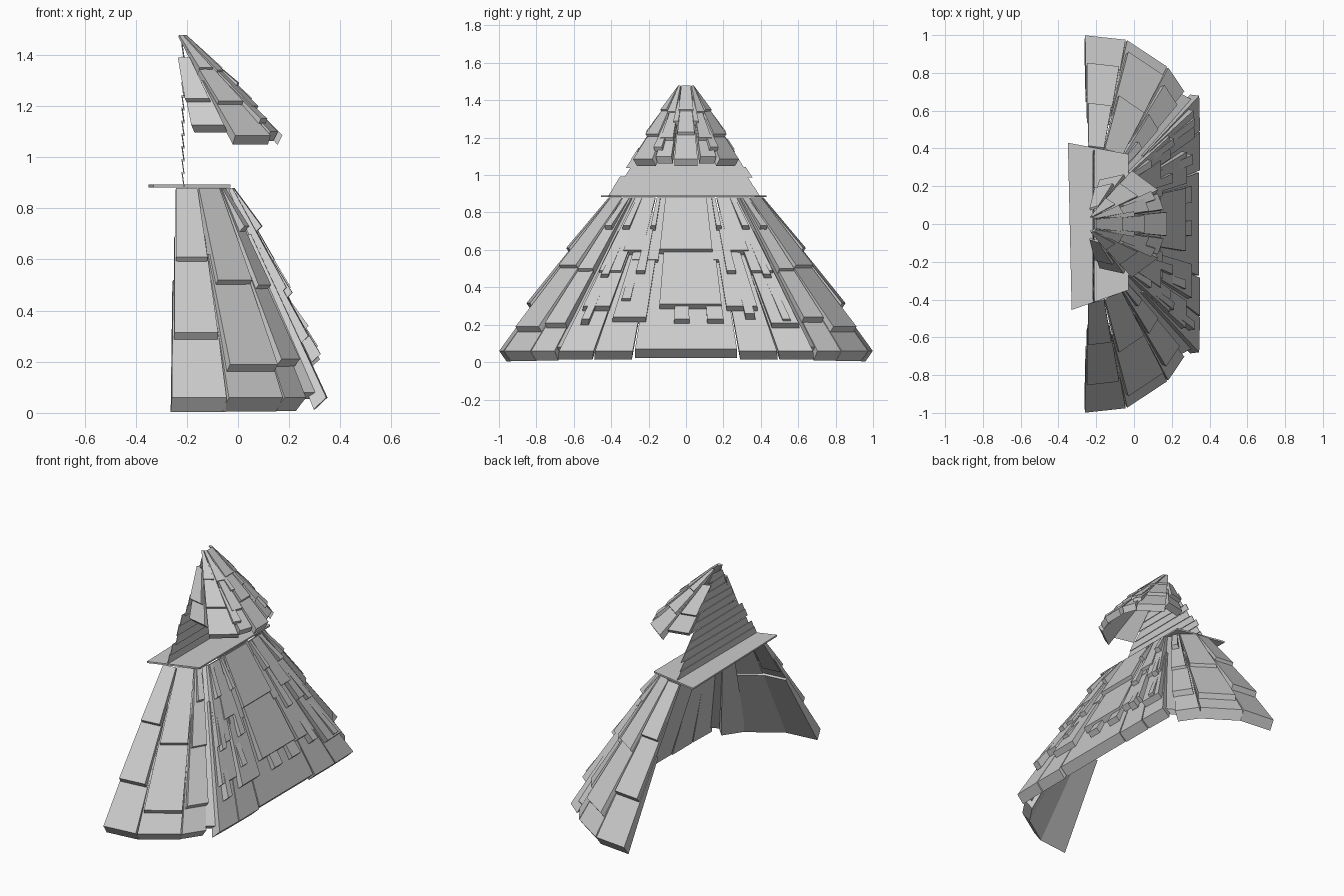
import bpy, bmesh, random
from mathutils import Vector

random.seed(4)
old = bpy.data.objects.get("Cube")
if old:
    bpy.data.objects.remove(old, do_unlink=True)

grey = bpy.data.materials.new("pale_grey")
grey.use_nodes = True
grey.diffuse_color = (0.6, 0.6, 0.6, 1)
grey.node_tree.nodes["Principled BSDF"].inputs["Base Color"].default_value = (0.6, 0.6, 0.6, 1)


def hexahedron(bm, outer, inner):
    """Solid between two matching quads."""
    a = [bm.verts.new(p) for p in outer]
    b = [bm.verts.new(p) for p in inner]
    bm.faces.new(a)
    bm.faces.new(b[::-1])
    for i in range(4):
        j = (i + 1) % 4
        bm.faces.new((a[i], b[i], b[j], a[j]))


def finish(bm, name):
    bmesh.ops.recalc_face_normals(bm, faces=bm.faces)
    mesh = bpy.data.meshes.new(name)
    bm.to_mesh(mesh)
    bm.free()
    mesh.materials.append(grey)
    bpy.context.collection.objects.link(bpy.data.objects.new(name, mesh))


class RoofShell:
    """Sloped half cone between a low and a high outline; u counts columns from the middle."""

    def __init__(self, low, high, z_low, z_high):
        self.low, self.high, self.z0, self.z1 = low, high, z_low, z_high

    def outline(self, pts, u):
        i = min(int(abs(u)), len(pts) - 2)
        p = Vector(pts[i]).lerp(Vector(pts[i + 1]), abs(u) - i)
        return Vector((p.x, p.y if u >= 0 else -p.y))

    def point(self, u, z):
        f = (z - self.z0) / (self.z1 - self.z0)
        p = self.outline(self.low, u).lerp(self.outline(self.high, u), f)
        return Vector((p.x, p.y, z))

    def shingle(self, bm, u0, u1, z0, z1, lift, thick, spread):
        c = [self.point(u0, z0), self.point(u1, z0),
             self.point(u1 + spread, z1), self.point(u0 - spread, z1)]
        n = (c[2] - c[0]).cross(c[3] - c[1]).normalized()
        if n.z < 0:
            n = -n
        away = Vector((n.x, n.y, 0)).normalized()
        down = ((c[0] + c[1]) - (c[2] + c[3])).normalized()
        raise_by = [lift, lift, lift * 0.25, lift * 0.25]
        depth = [thick, thick, thick * 0.35, thick * 0.35]
        outer = [p + away * r for p, r in zip(c, raise_by)]
        inner = [p - n * d for p, d in zip(outer, depth)]
        for i in (0, 1):
            inner[i] += down * thick * 0.35
        hexahedron(bm, outer, inner)

    def course(self, name, rows, lift, thick=0.05, spread=0.0):
        bm = bmesh.new()
        for row in rows:
            self.shingle(bm, *row, lift, thick, spread)
        finish(bm, name)


def other(rows):
    """Rows moved to the other side of the middle."""
    return [(-b, -a, z0, z1) for a, b, z0, z1 in rows]


def both(rows):
    return rows + other(rows)


# Main roof
roof = RoofShell(
    [(.35, 0), (.35, .28), (.35, .49), (.345, .685), (.268, .7), (.18, .83), (-.04, .975), (-.27, 1)],
    [(-.03, 0), (-.03, .14), (-.03, .2), (-.035, .27), (-.06, .285), (-.08, .33), (-.16, .39), (-.245, .4)],
    .06, .885)
top = .88

roof.course("bottom_shingles",
            [(-.98, .98, .07, top)] +
            both([(1.02, 1.98, .06, .7), (2.02, 2.97, .06, .7), (4.02, 4.98, .06, .7),
                  (5.02, 5.98, .06, .52), (6.02, 6.95, .06, .52)]), 0, .064, .04)
roof.course("corner_fillers", both([(2.9, 4.1, .08, top)]), -.012, .03)
roof.course("middle_shingles",
            [(-.6, .8, .31, .7)] +
            both([(5.03, 5.97, .19, .62), (6.03, 6.95, .315, .69)]) +
            [(.9, 1.85, .3, .75), (2.1, 2.95, .21, .65), (4.0, 4.95, .24, .65)] +
            other([(.85, 1.8, .24, .75), (2, 2.9, .3, .65), (4.0, 4.95, .21, .65)]), .04, .045, .04)
roof.course("middle_teeth", [(-.25, .07, .23, .4), (.45, .8, .23, .4)], .036, .04)
roof.course("flank_shingles", both([(.75, 1.75, .55, .8)]), .026, .04)
roof.course("upper_shingles",
            [(-.75, .75, .605, top)] +
            both([(1.4, 2.3, .6, top), (2.05, 2.95, .49, top), (4.0, 4.95, .5, top),
                  (5.03, 5.97, .52, top), (6.03, 6.95, .61, top)]), .042, .048, .03)
roof.course("narrow_strips",
            both([(.97, 1.25, .73, top), (2.45, 2.85, .73, top), (1.08, 1.45, .49, .8),
                  (2.5, 2.8, .47, .75), (2.5, 2.75, .23, .5), (4.2, 4.8, .73, top)]) +
            [(1.4, 1.7, .26, .5), (-1.7, -1.4, .34, .5)], .055, .045)

# Thin ledge on top of the main roof
bm = bmesh.new()
ledge = [(-.35, .43), (-.03, .37), (-.03, -.35), (-.33, -.455)]
hexahedron(bm, [(x, y, .892) for x, y in ledge], [(x, y, .882) for x, y in ledge])
finish(bm, "ledge")

# Gable wall of overlapping boards
bm = bmesh.new()
for i in range(11):
    z0 = .885 + i * .05
    z1 = z0 + .056
    half0, half1 = (.41 - (z - .885) * .64 for z in (z0, z1))
    a, b = random.uniform(-.015, .015), random.uniform(-.015, .015)
    tilt = random.uniform(-.005, .005)
    front = [(-.209, -half0 + a, z0 - tilt), (-.209, half0 + b, z0 + tilt),
             (-.217, half1 + b, z1 + tilt), (-.217, -half1 + a, z1 - tilt)]
    hexahedron(bm, front, [(x - .004, y, z) for x, y, z in front])
finish(bm, "gable_boards")

# Cap roof that leans forward over the gable
cap = RoofShell(
    [(.175, 0), (.17, .07), (.135, .17), (-.02, .285), (-.18, .25)],
    [(-.21, 0), (-.21, .025), (-.22, .035), (-.235, .035), (-.25, .025)],
    1.08, 1.48)
cap.course("cap_bottom_shingles",
           [(-.9, .9, 1.085, 1.3)] +
           both([(1.08, 1.95, 1.1, 1.3), (2.05, 2.95, 1.085, 1.3), (3.05, 3.95, 1.125, 1.3)]), .008, .04, .04)
cap.course("cap_middle_shingles",
           [(-.85, .85, 1.23, 1.42)] +
           both([(1.03, 1.95, 1.2, 1.42), (2.05, 2.95, 1.22, 1.42), (3.05, 3.95, 1.23, 1.39)]), .027, .035, .04)
cap.course("cap_top_shingles",
           [(-1, 1, 1.35, 1.478)] +
           both([(1.05, 2.1, 1.34, 1.478), (2.1, 2.95, 1.35, 1.478)]), .026, .03)
cap.course("cap_strips", both([(.7, 1.25, 1.29, 1.4), (1.6, 2.1, 1.15, 1.3)]), .035, .03)
